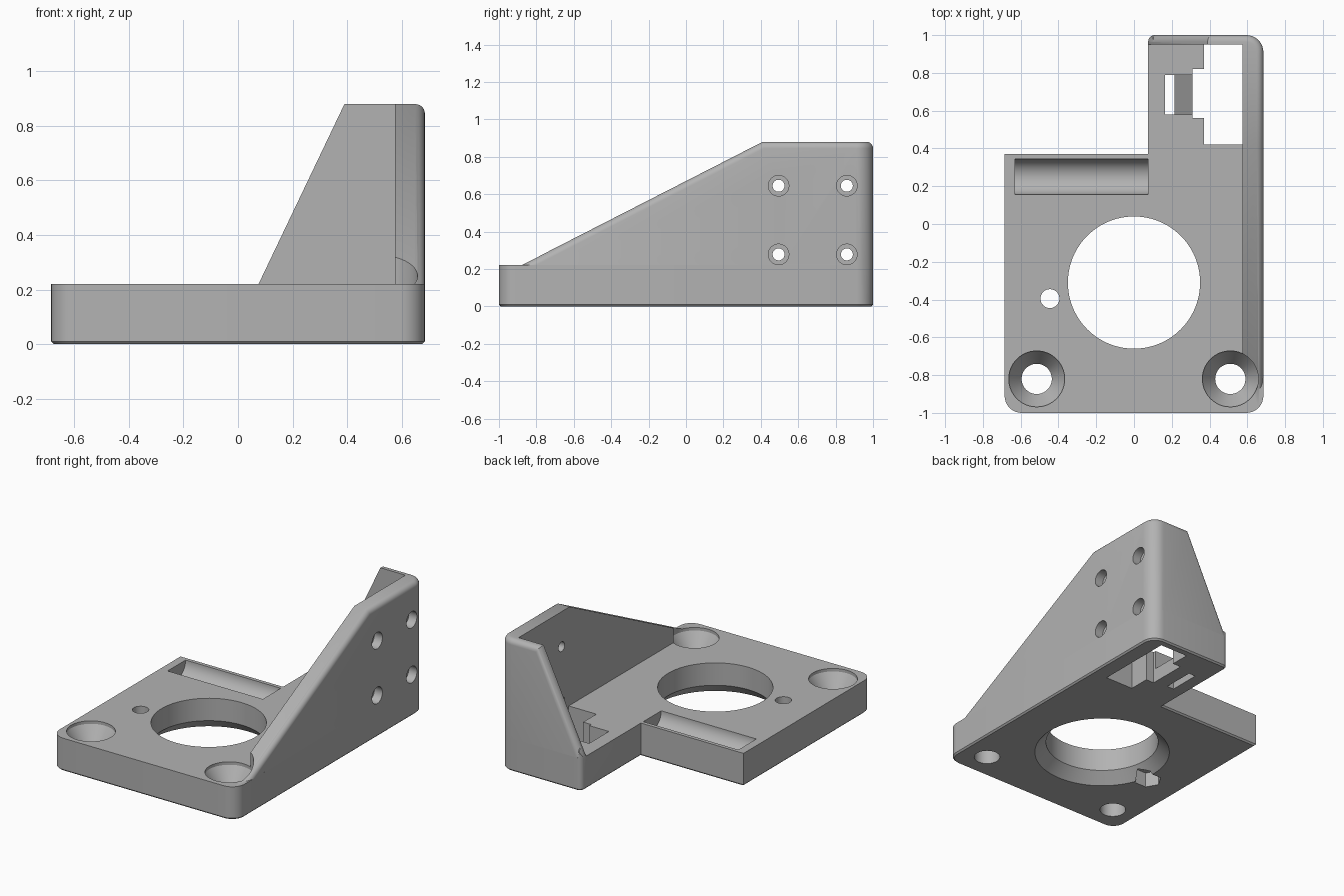
import bpy, bmesh
from math import cos, sin, pi
from mathutils import Vector, Matrix

if "Cube" in bpy.data.objects:
    bpy.data.objects.remove(bpy.data.objects["Cube"], do_unlink=True)

grey = bpy.data.materials.new("plain grey")
grey.use_nodes = True
grey.diffuse_color = (0.45, 0.45, 0.45, 1)
grey.node_tree.nodes["Principled BSDF"].inputs["Base Color"].default_value = grey.diffuse_color


def finish(name, bm):
    bmesh.ops.recalc_face_normals(bm, faces=bm.faces)
    mesh = bpy.data.meshes.new(name)
    bm.to_mesh(mesh)
    bm.free()
    obj = bpy.data.objects.new(name, mesh)
    bpy.context.collection.objects.link(obj)
    mesh.materials.append(grey)
    return obj


def rounded(corners):
    """Outline from (x, y, radius) right-angle corners."""
    pts = []
    for i, (x, y, r) in enumerate(corners):
        p = Vector((x, y))
        if r == 0:
            pts.append(p)
            continue
        u = (Vector(corners[i - 1][:2]) - p).normalized()
        v = (Vector(corners[(i + 1) % len(corners)][:2]) - p).normalized()
        for k in range(9):
            a = k * pi / 16
            pts.append(p + r * (u + v) - r * (v * cos(a) + u * sin(a)))
    return pts


def prism(pts, axis, lo, hi):
    """Extrude a 2D outline along an axis."""
    bm = bmesh.new()
    rings = []
    for h in (lo, hi):
        ring = []
        for p in pts:
            co = list(p)
            co.insert("xyz".index(axis), h)
            ring.append(bm.verts.new(co))
        bm.faces.new(ring)
        rings.append(ring)
    n = len(pts)
    for i in range(n):
        j = (i + 1) % n
        bm.faces.new((rings[0][i], rings[0][j], rings[1][j], rings[1][i]))
    bmesh.ops.recalc_face_normals(bm, faces=bm.faces)
    return bm


def box(x0, x1, y0, y1, z0, z1):
    return prism([(x0, y0), (x1, y0), (x1, y1), (x0, y1)], "z", z0, z1)


def lathe(profile, at, axis="z", n=64):
    """Revolve (radius, height) points round an axis."""
    bm = bmesh.new()
    rings = [[bm.verts.new((r * cos(2 * pi * k / n), r * sin(2 * pi * k / n), h))
              for k in range(n)] for r, h in profile]
    for a, b in zip(rings, rings[1:]):
        for k in range(n):
            j = (k + 1) % n
            bm.faces.new((a[k], a[j], b[j], b[k]))
    bm.faces.new(rings[0])
    bm.faces.new(rings[-1])
    turn = Matrix.Rotation(pi / 2, 4, "Y") if axis == "x" else Matrix()
    bm.transform(Matrix.Translation(at) @ turn)
    return bm


def combine(target, name, bm, operation="DIFFERENCE"):
    tool = finish(name, bm) if isinstance(bm, bmesh.types.BMesh) else bm
    tool.hide_render = True
    mod = target.modifiers.new(name, "BOOLEAN")
    mod.operation, mod.solver, mod.object = operation, "EXACT", tool
    bpy.context.view_layer.objects.active = target
    bpy.ops.object.modifier_apply(modifier=mod.name)
    bpy.data.objects.remove(tool, do_unlink=True)


W, L, T, H = 0.685, 1.0, 0.22, 0.88      # half width, half length, plate, height
INNER, STEP = 0.075, 0.37                # notch corner

# Base plate with a thin bevel round its underside
bm = prism(rounded([(-W, -L, 0.09), (W, -L, 0.09), (W, L, 0.09), (INNER, L, 0.035),
                    (INNER, STEP, 0), (-W, STEP, 0)]), "z", 0, T)
rim = [e for e in bm.edges if all(v.co.z < 0.001 for v in e.verts)]
bmesh.ops.bevel(bm, geom=rim, offset=0.01, segments=1, affect="EDGES")
bracket = finish("motor_bracket", bm)

# Side and back walls: sloped block with a rounded outer rim, hollowed out
bm = prism(rounded([(INNER, -L, 0), (W, -L, 0.09), (W, L, 0.09), (INNER, L, 0.035)]), "z", 0, H)


def slice_off(point, normal):
    geom = bm.verts[:] + bm.edges[:] + bm.faces[:]
    cut = bmesh.ops.bisect_plane(bm, geom=geom, plane_co=point, plane_no=normal,
                                 clear_outer=True, dist=1e-5)["geom_cut"]
    bmesh.ops.edgeloop_fill(bm, edges=[g for g in cut if isinstance(g, bmesh.types.BMEdge)])
    bmesh.ops.recalc_face_normals(bm, faces=bm.faces)


slice_off((0, -0.88, T), (0, T - H, 1.29))
slice_off((INNER, 0, T), (T - H, 0, 0.315))
bm.normal_update()
rim = []
for e in bm.edges:
    low, high = sorted(e.link_faces, key=lambda f: f.normal.z)
    outer = low.normal.x > 0.05 or low.normal.y > 0.95
    if abs(low.normal.z) < 0.01 and high.normal.z > 0.1 and outer:
        rim.append(e)
bmesh.ops.bevel(bm, geom=rim, offset=0.035, segments=6, profile=0.5, affect="EDGES",
                clamp_overlap=False)
slice_off((0, 0, T), (0, 0, -1))
walls = finish("walls", bm)
combine(walls, "wall_hollow", box(-1, 0.575, -2, 0.95, 0, 2))
combine(bracket, "walls", walls, "UNION")

# Large bore, flared underneath
combine(bracket, "bore", lathe([(0.43, -0.01), (0.35, 0.07), (0.35, 0.5)], (0, -0.31, 0), n=96))

# Countersunk mounting holes
for x in (-0.515, 0.51):
    combine(bracket, "mount_hole", lathe([(0.08, -0.1), (0.08, 0.1), (0.148, T - 0.02),
                                          (0.148, 0.5)], (x, -0.82, 0)))

# Small screw hole with a hexagonal nut pocket below
combine(bracket, "screw_hole", lathe([(0.05, -0.1), (0.05, 0.4)], (-0.445, -0.395, 0)))
combine(bracket, "nut_pocket", lathe([(0.085, -0.1), (0.085, 0.1)], (-0.445, -0.395, 0), n=6))

# Round-bottomed trough
bm = lathe([(0.095, -0.63), (0.095, INNER)], (0, 0.25, T), "x")
combine(bracket, "trough", bm)

# Stepped connector opening
combine(bracket, "connector_opening", prism([(0.37, 0.42), (0.575, 0.42), (0.575, 0.95), (0.37, 0.95),
                                             (0.37, 0.82), (0.31, 0.82), (0.31, 0.56), (0.37, 0.56)],
                                            "z", -0.1, T + 0.01))

# Cable tie slot with a sloping bridge
combine(bracket, "tie_slot", prism([(0.165, -0.1), (0.215, -0.1), (0.215, 0.16), (0.33, 0.08),
                                    (0.33, 0.3), (0.165, 0.3)], "y", 0.58, 0.79))

# Counterbored holes through the side wall
for y in (0.495, 0.86):
    for z in (0.278, 0.645):
        combine(bracket, "wall_hole", lathe([(0.032, -0.2), (0.032, -0.06), (0.055, -0.06),
                                             (0.055, 0.1)], (W, y, z), "x", 32))

bracket.hide_render = False
bpy.ops.object.select_all(action="DESELECT")
bracket.select_set(True)
bpy.context.view_layer.objects.active = bracket
bpy.ops.object.shade_smooth_by_angle(angle=pi / 6)
